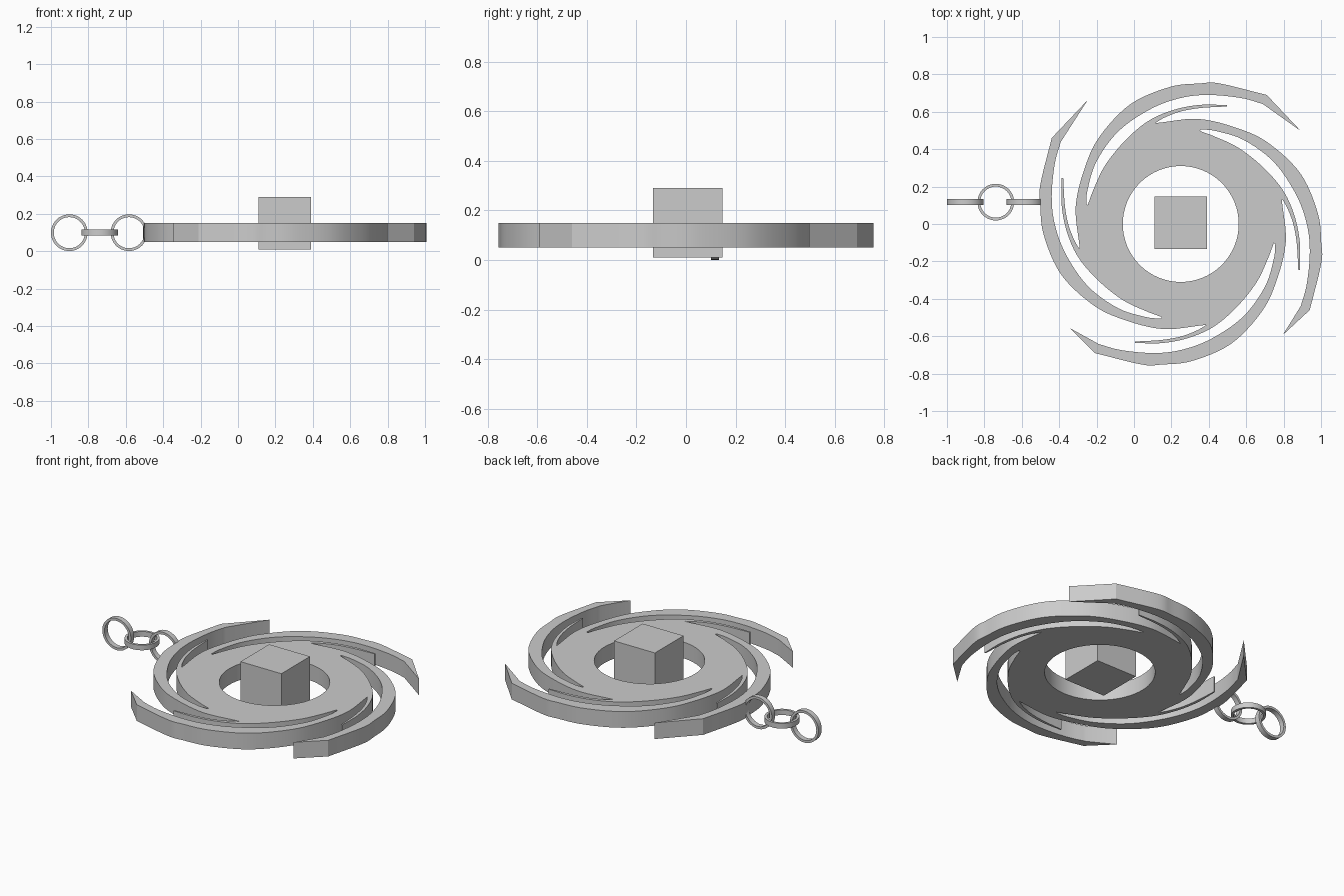
import bpy, bmesh, math
from mathutils import Vector, Matrix

if "Cube" in bpy.data.objects:
    bpy.data.objects.remove(bpy.data.objects["Cube"])

U = 187.0                      # tracing units per Blender unit
CX = 0.25                      # pendant centre x
# One spiral arm, relative to the centre (three smooth runs, split at corners)
OUTER = [(-101, -24), (-105, 18), (-95, 59), (-80, 89), (-50, 120), (-11, 137),
         (19, 140.5), (39, 140.5), (86, 129)]
INNER = [(82, 120), (60, 126), (28, 129), (0, 126), (-30, 115), (-62, 93),
         (-84, 63), (-93, 35), (-94.5, 20)]
BODY = [(-93, 19), (-87, 35), (-76, 58), (-57, 82), (-34, 102), (-9, 113.5),
        (18, 119), (46, 119)]
SLIVER = [(46, 117.5), (20, 116), (0, 112.5), (-16, 106.5), (-25.5, 101)]
TIPS = [(120, 93), (111, 102), (111, 104), (124, 93)]   # each arm tip differs a little


def smooth_run(pts, n=6):
    """Catmull-Rom through the points."""
    p = [Vector(q) for q in pts]
    p = [2 * p[0] - p[1]] + p + [2 * p[-1] - p[-2]]
    out = []
    for i in range(1, len(p) - 2):
        a, b, c, d = p[i - 1:i + 3]
        for k in range(n):
            t = k / n
            out.append(0.5 * (2 * b + (c - a) * t + (2 * a - 5 * b + 4 * c - d) * t * t
                              + (3 * b - a - 3 * c + d) * t ** 3))
    return out + [p[-2]]


def finish(ob):
    bpy.ops.object.select_all(action='DESELECT')
    ob.select_set(True)
    bpy.context.view_layer.objects.active = ob
    if ob.type == 'CURVE':
        bpy.ops.object.convert(target='MESH')
    bpy.ops.object.shade_smooth_by_angle(angle=math.radians(25))


def plate(name, loops, half, loc, rot=(0, 0, 0)):
    """Filled 2D outline (later loops are holes), extruded to both sides."""
    cu = bpy.data.curves.new(name, 'CURVE')
    cu.dimensions, cu.fill_mode, cu.extrude = '2D', 'BOTH', half
    for loop in loops:
        sp = cu.splines.new('POLY')
        sp.points.add(len(loop) - 1)
        for pt, co in zip(sp.points, loop):
            pt.co = (co[0], co[1], 0, 1)
        sp.use_cyclic_u = True
    ob = bpy.data.objects.new(name, cu)
    bpy.context.collection.objects.link(ob)
    ob.location, ob.rotation_euler = loc, rot
    finish(ob)


def circle(r, n=64):
    return [(r * math.cos(math.tau * i / n), r * math.sin(math.tau * i / n)) for i in range(n)]


# Spiral disc: the arm outline turned clockwise four times
outline = []
for k, tip in enumerate(TIPS):
    arm = (smooth_run(OUTER) + [Vector(tip)] + smooth_run(INNER)
           + smooth_run(BODY) + smooth_run(SLIVER))
    turn = Matrix.Rotation(-k * math.pi / 2, 2)
    outline += [turn @ v / U for v in arm]
plate("spiral_disc", [outline, circle(0.31)], 0.05, (CX, 0, 0.10))

# Centre cube
bpy.ops.mesh.primitive_cube_add(size=0.28, location=(CX, 0.007, 0.15))
bpy.context.object.name = "centre_cube"

# Chain of three flat-band links, the middle one lying flat
for name, x, upright in (("end_link", -0.902, 1), ("middle_link", -0.739, 0), ("disc_link", -0.583, 1)):
    plate(name, [circle(0.098, 48), circle(0.083, 48)], 0.016,
          (x, 0.117, 0.099), (math.pi / 2 * upright, 0, 0))
